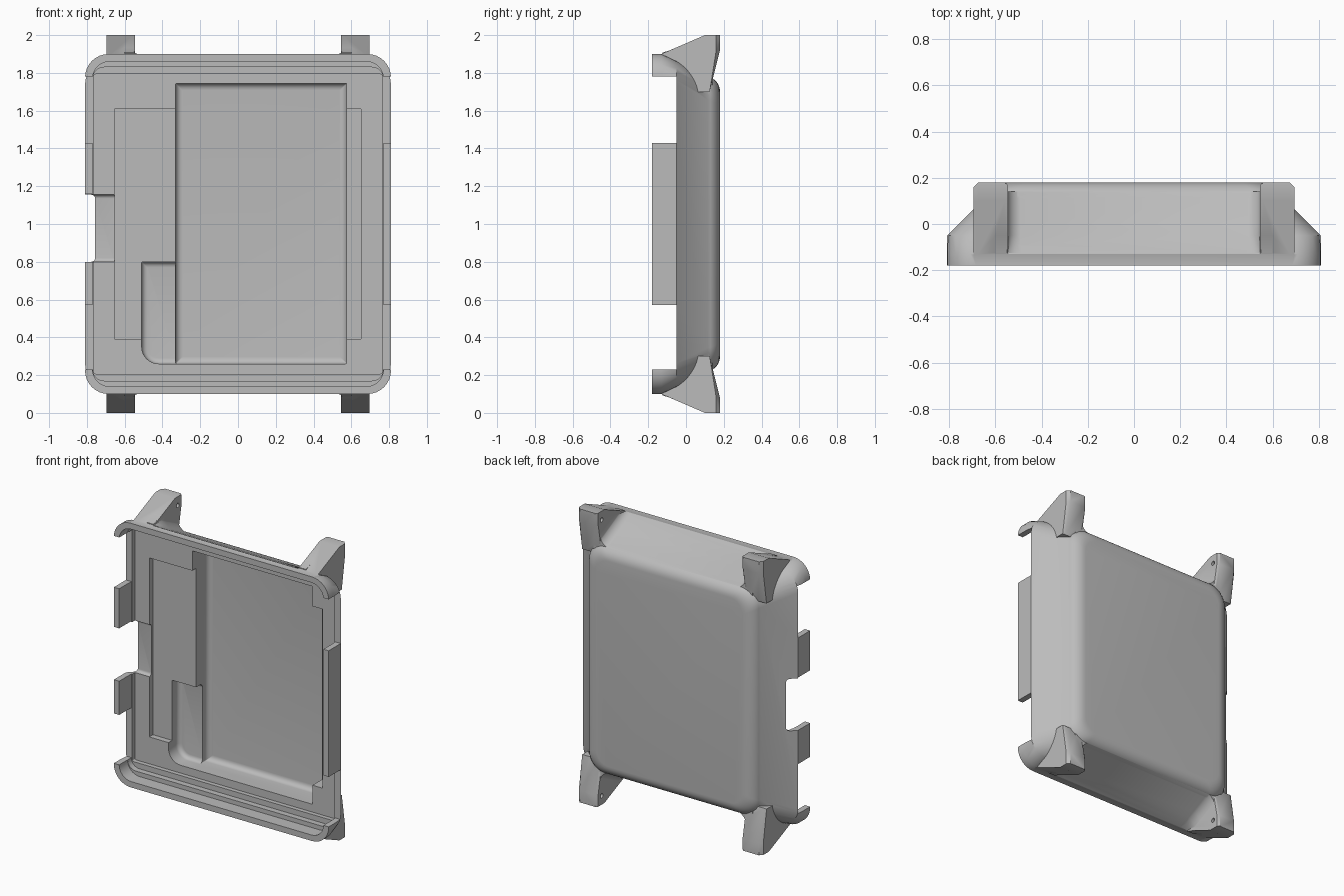
import bpy, bmesh, math

if "Cube" in bpy.data.objects:
    bpy.data.objects.remove(bpy.data.objects["Cube"], do_unlink=True)

grey = bpy.data.materials.new("light grey")
grey.use_nodes = True
COLOR = (0.5, 0.5, 0.5, 1)
grey.diffuse_color = COLOR
grey.node_tree.nodes["Principled BSDF"].inputs["Base Color"].default_value = COLOR


def loft(name, rings):
    """Closed solid through rings of equal point count."""
    bm = bmesh.new()
    loops = [[bm.verts.new(p) for p in ring] for ring in rings]
    n = len(loops[0])
    for a, b in zip(loops, loops[1:]):
        for i in range(n):
            j = (i + 1) % n
            bm.faces.new((a[i], a[j], b[j], b[i]))
    bm.faces.new(loops[0])
    bm.faces.new(loops[-1])
    bmesh.ops.recalc_face_normals(bm, faces=bm.faces)
    mesh = bpy.data.meshes.new(name)
    bm.to_mesh(mesh)
    bm.free()
    mesh.materials.append(grey)
    obj = bpy.data.objects.new(name, mesh)
    bpy.context.collection.objects.link(obj)
    return obj


def rounded(y, x0, x1, z0, z1, radii, seg=8):
    """Rounded rectangle in the xz plane; radii run from the +x +z corner."""
    pts = []
    for k, (x, z, sx, sz) in enumerate(((x1, z1, 1, 1), (x0, z1, -1, 1),
                                        (x0, z0, -1, -1), (x1, z0, 1, -1))):
        r = radii[k]
        for i in range(seg + 1):
            a = math.pi / 2 * (k + i / seg)
            pts.append((x - sx * r + r * math.cos(a), y, z - sz * r + r * math.sin(a)))
    return pts


def centred(y, hx, hz, r):
    return rounded(y, -hx, hx, 1 - hz, 1 + hz, (r,) * 4)


def box(name, x0, x1, y0, y1, z0, z1):
    return loft(name, [[(x, y, z) for x, z in ((x0, z0), (x1, z0), (x1, z1), (x0, z1))]
                       for y in (y0, y1)])


def well(name, x0, x1, z0, z1, floor, radii, fillet):
    """Cutter for a pocket with a rounded floor edge."""
    rings = [rounded(-0.3, x0, x1, z0, z1, radii)]
    for i in range(6):
        a = math.pi / 2 * i / 5
        d = fillet * (1 - math.cos(a))
        rings.append(rounded(floor - fillet * (1 - math.sin(a)), x0 + d, x1 - d,
                             z0 + d, z1 - d, [max(r - d, 0.004) for r in radii]))
    return loft(name, rings)


def combine(target, tool, operation):
    mod = target.modifiers.new("combine", "BOOLEAN")
    mod.operation = operation
    mod.solver = "EXACT"
    mod.object = tool
    bpy.context.view_layer.objects.active = target
    bpy.ops.object.modifier_apply(modifier=mod.name)
    bpy.data.objects.remove(tool, do_unlink=True)


# Outer shell: straight lip, sloping sides, rounded back edge
shell = [(-0.18, 0.81, 0.9), (-0.13, 0.81, 0.9), (-0.05, 0.81, 0.862), (0.115, 0.645, 0.78)]
rings = [centred(y, hx, hz, 0.125) for y, hx, hz in shell]
for i in range(1, 8):
    a = math.pi / 2 * i / 7
    d = 0.065 * (1 - math.cos(a))
    rings.append(centred(0.115 + 0.065 * math.sin(a), 0.645 - 0.03 * i / 7 - d,
                         0.78 - 0.015 * i / 7 - d, 0.125 - d * 0.5))
case = loft("case", rings)

# Four mounting feet with a flared root on the inner side
FOOT = ((-0.14, 0.896), (0.1, 1.0), (0.18, 1.0), (0.18, 0.92), (0.125, 0.7), (0.05, 0.7), (-0.05, 0.8))


def foot_ring(sx, sz, x, shrink=0):
    return [(sx * x, min(y, 0.18 - shrink), 1 + sz * z) for y, z in FOOT]


def flare_ring(sx, sz, y):
    base = 0.9 - 0.5 * (y + 0.13)
    top = 0.9 + 0.45 * (y + 0.13)
    h = min(0.075, max(top - base, 0.01))
    pts = [(0.6, base - 0.03), (0.6, base + h)]
    for i in range(8):
        a = math.pi / 2 * i / 7
        pts.append((0.475 + 0.075 * math.sin(a) * 1.0, base + h * (1 - math.cos(a))))
    pts[2:] = pts[:1:-1]
    pts.append((0.475, base - 0.03))
    return [(sx * x, y, 1 + sz * z) for x, z in pts]


for sx in (-1, 1):
    for sz in (-1, 1):
        foot = loft("foot", [foot_ring(sx, sz, x, s) for x, s in
                             ((0.545, 0.012), (0.56, 0), (0.675, 0), (0.695, 0.02))])
        combine(case, foot, "UNION")
        flare = loft("flare", [flare_ring(sx, sz, y) for y in (-0.125, -0.09, -0.05, 0, 0.06, 0.11, 0.14)])
        combine(case, flare, "UNION")
        # Small screw hole in the inner face
        hole = loft("hole", [[(sx * x, 0.13 + 0.015 * math.cos(t * math.pi / 6),
                               1 + sz * 0.94 + 0.015 * math.sin(t * math.pi / 6))
                              for t in range(12)] for x in (0.5, 0.66)])
        combine(case, hole, "DIFFERENCE")

# Lip interior, stepped rim and shallow tray
for depth, hx, hz, r in ((-0.09, 0.77, 0.86, 0.09), (-0.05, 0.769, 0.83, 0.06), (-0.02, 0.763, 0.793, 0.01)):
    combine(case, loft("tray", [centred(-0.3, hx, hz, r), centred(depth, hx, hz, r)]), "DIFFERENCE")

# Gaps between the side tabs
for x0, x1, z0, z1 in ((0.7, 1, 0.23, 0.57), (0.7, 1, 1.43, 1.78),
                       (-1, -0.7, 0.23, 0.57), (-1, -0.7, 1.43, 1.78), (-1, -0.7, 0.8, 1.16)):
    combine(case, box("gap", x0, x1, -0.3, -0.05, z0, z1), "DIFFERENCE")

# Cable notch, recess, side pocket and main pocket
combine(case, well("notch", -1, -0.64, 0.8, 1.155, 0.003, (0.004,) * 4, 0.02), "DIFFERENCE")
combine(case, box("recess", -0.655, 0.3, -0.3, 0.02, 0.39, 1.61), "DIFFERENCE")
combine(case, box("side_recess", 0.2, 0.65, -0.3, 0.085, 0.39, 1.61), "DIFFERENCE")
combine(case, well("side_pocket", -0.51, -0.1, 0.26, 0.8, 0.09, (0.01, 0.005, 0.09, 0.01), 0.03), "DIFFERENCE")
combine(case, well("main_pocket", -0.33, 0.575, 0.26, 1.745, 0.15, (0.006,) * 4, 0.035), "DIFFERENCE")

# Smooth rounded parts, sharp edges kept
bpy.ops.object.select_all(action="DESELECT")
case.select_set(True)
bpy.context.view_layer.objects.active = case
bpy.ops.object.shade_smooth_by_angle(angle=math.radians(28))
